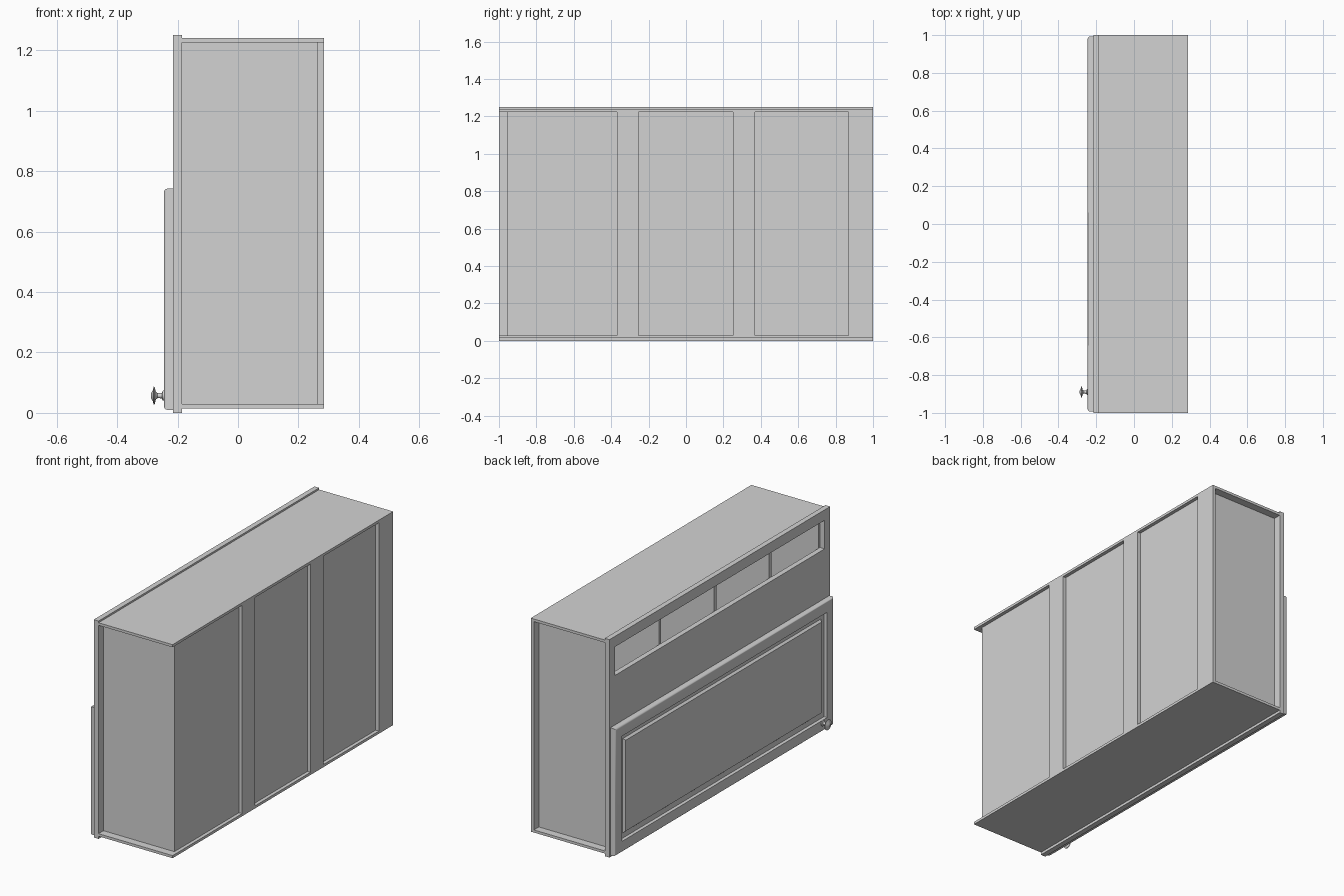
import bpy, bmesh, math
from mathutils import Vector

cube = bpy.data.objects.get("Cube")
if cube:
    bpy.data.objects.remove(cube, do_unlink=True)

# single light grey paint
GREY = (0.65, 0.65, 0.65, 1.0)
paint = bpy.data.materials.new("light_grey_paint")
paint.use_nodes = True
paint.diffuse_color = GREY
paint.node_tree.nodes["Principled BSDF"].inputs["Base Color"].default_value = GREY


def finish(name, bm, smooth=None):
    bmesh.ops.recalc_face_normals(bm, faces=bm.faces)
    mesh = bpy.data.meshes.new(name)
    bm.to_mesh(mesh)
    bm.free()
    mesh.materials.append(paint)
    ob = bpy.data.objects.new(name, mesh)
    bpy.context.collection.objects.link(ob)
    if smooth:
        bpy.ops.object.select_all(action='DESELECT')
        ob.select_set(True)
        bpy.context.view_layer.objects.active = ob
        bpy.ops.object.shade_smooth_by_angle(angle=math.radians(smooth))
    return ob


def box_bm(x, y, z):
    bm = bmesh.new()
    bmesh.ops.create_cube(bm, size=1)
    for v in bm.verts:
        v.co = Vector([(r[0] + r[1]) / 2 + c * (r[1] - r[0])
                       for c, r in zip(v.co, (x, y, z))])
    return bm


def box(name, x, y, z):
    return finish(name, box_bm(x, y, z))


# carcass: top, bottom, end walls, back panel, inner dividers
box("top_board", (-0.185, 0.285), (-1, 1), (1.225, 1.24))
box("bottom_board", (-0.185, 0.285), (-1, 1), (0.015, 0.03))
box("end_wall_front", (-0.185, 0.265), (-0.955, -0.935), (0.03, 1.225))
box("end_wall_rear", (-0.185, 0.265), (0.935, 0.955), (0.03, 1.225))
box("back_panel", (0.25, 0.265), (-0.935, 0.935), (0.03, 1.225))
for i, y in enumerate((-0.5, 0, 0.5)):
    box(f"divider_{i + 1}", (-0.185, 0.25), (y - 0.01, y + 0.01), (0.03, 1.225))

# stiles over the back panel
for i, y in enumerate(((-0.37, -0.255), (0.25, 0.37), (0.87, 1.0))):
    box(f"back_stile_{i + 1}", (0.265, 0.285), y, (0.03, 1.225))

# face frame with the long open slot near its top
bm = bmesh.new()


def ring(y, z0, z1):
    return [bm.verts.new((-0.215, a, b))
            for a, b in ((-y, z0), (y, z0), (y, z1), (-y, z1))]


outer, inner = ring(1.0, 0.0, 1.25), ring(0.95, 1.026, 1.19)
for i in range(4):
    j = (i + 1) % 4
    bm.faces.new((outer[i], outer[j], inner[j], inner[i]))
ext = bmesh.ops.extrude_face_region(bm, geom=bm.faces[:], use_keep_orig=True)
bmesh.ops.translate(bm, vec=(0.03, 0, 0),
                    verts=[g for g in ext["geom"] if isinstance(g, bmesh.types.BMVert)])
finish("face_frame", bm)

# door: rounded slab with a sunk border and a raised field
bm = box_bm((-0.245, -0.215), (-0.993, 0.993), (0.01, 0.742))
front_edges = [e for e in bm.edges if all(v.co.x < -0.24 for v in e.verts)]
bmesh.ops.bevel(bm, geom=front_edges, offset=0.012, segments=4,
                profile=0.5, affect='EDGES')
bm.normal_update()
panel = max((f for f in bm.faces if f.normal.x < -0.99), key=lambda f: f.calc_area())
for width, shift in ((0.074, 0), (0.002, 0.018), (0.042, 0), (0.014, -0.012)):
    bmesh.ops.inset_region(bm, faces=[panel], thickness=width, depth=0)
    bmesh.ops.translate(bm, verts=panel.verts[:], vec=(shift, 0, 0))
finish("door", bm, 30)

# turned knob, profile as (x, radius)
profile = [(-0.244, 0.017), (-0.249, 0.016), (-0.252, 0.009), (-0.266, 0.008),
           (-0.272, 0.013), (-0.276, 0.029), (-0.279, 0.030), (-0.282, 0.018),
           (-0.287, 0.010), (-0.288, 0.0)]
bm = bmesh.new()
pts = [bm.verts.new((x, -0.89 + r, 0.057)) for x, r in profile]
edges = [bm.edges.new(p) for p in zip(pts, pts[1:])]
bmesh.ops.spin(bm, geom=pts + edges, cent=(0, -0.89, 0.057), axis=(1, 0, 0),
               angle=2 * math.pi, steps=24)
bmesh.ops.remove_doubles(bm, verts=bm.verts, dist=0.0002)
finish("knob", bm, 40)
